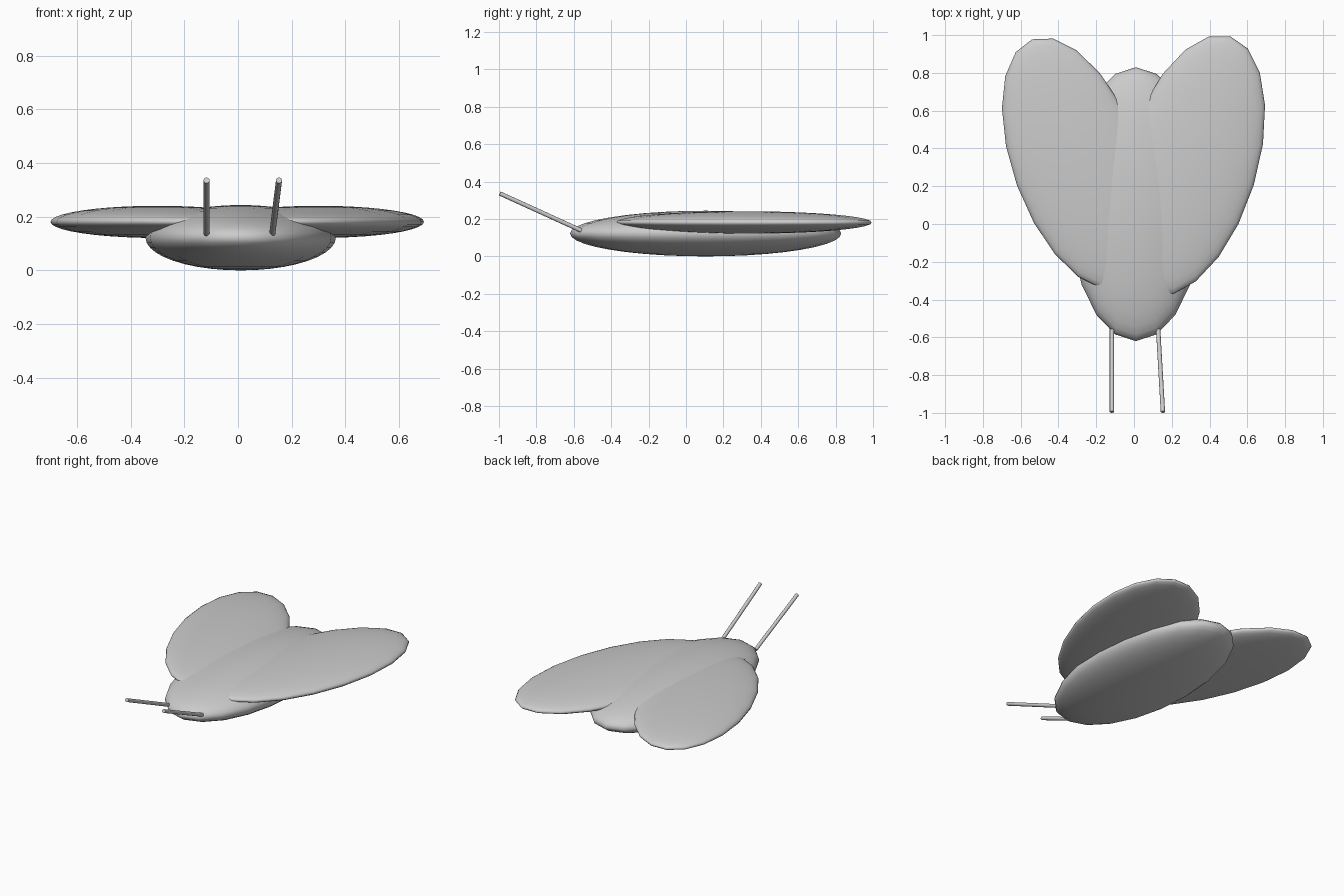
import bpy
from math import radians
from mathutils import Vector

if "Cube" in bpy.data.objects:
    bpy.data.objects.remove(bpy.data.objects["Cube"])


def ellipsoid(name, centre, radii, turn=0.0):
    bpy.ops.mesh.primitive_uv_sphere_add(segments=20, ring_count=20, radius=1, location=centre,
                                         rotation=(0, 0, radians(turn + 90)))
    ob = bpy.context.object
    ob.name = name
    # sphere's local x runs along the length
    ob.scale = (radii[1], radii[0], radii[2])
    bpy.ops.object.transform_apply(location=False, rotation=True, scale=True)
    bpy.ops.object.shade_smooth()
    return ob


def rod(name, start, end, radius):
    a, b = Vector(start), Vector(end)
    d = b - a
    bpy.ops.mesh.primitive_cylinder_add(vertices=12, radius=radius, depth=d.length,
                                        location=(a + b) / 2,
                                        rotation=d.to_track_quat('Z', 'Y').to_euler())
    ob = bpy.context.object
    ob.name = name
    bpy.ops.object.shade_smooth_by_angle(angle=radians(40))
    return ob


# Flattened body
ellipsoid("body", (0.01, 0.105, 0.122), (0.355, 0.725, 0.122))

# Wings, splayed towards the back
ellipsoid("wing_left", (-0.30, 0.32, 0.181), (0.34, 0.70, 0.06), 20)
ellipsoid("wing_right", (0.30, 0.31, 0.181), (0.35, 0.715, 0.06), -17)

# Antennae, rising forward from the head
rod("antenna_left", (-0.117, -0.56, 0.138), (-0.117, -0.995, 0.336), 0.0115)
rod("antenna_right", (0.128, -0.56, 0.138), (0.153, -0.995, 0.336), 0.0115)
